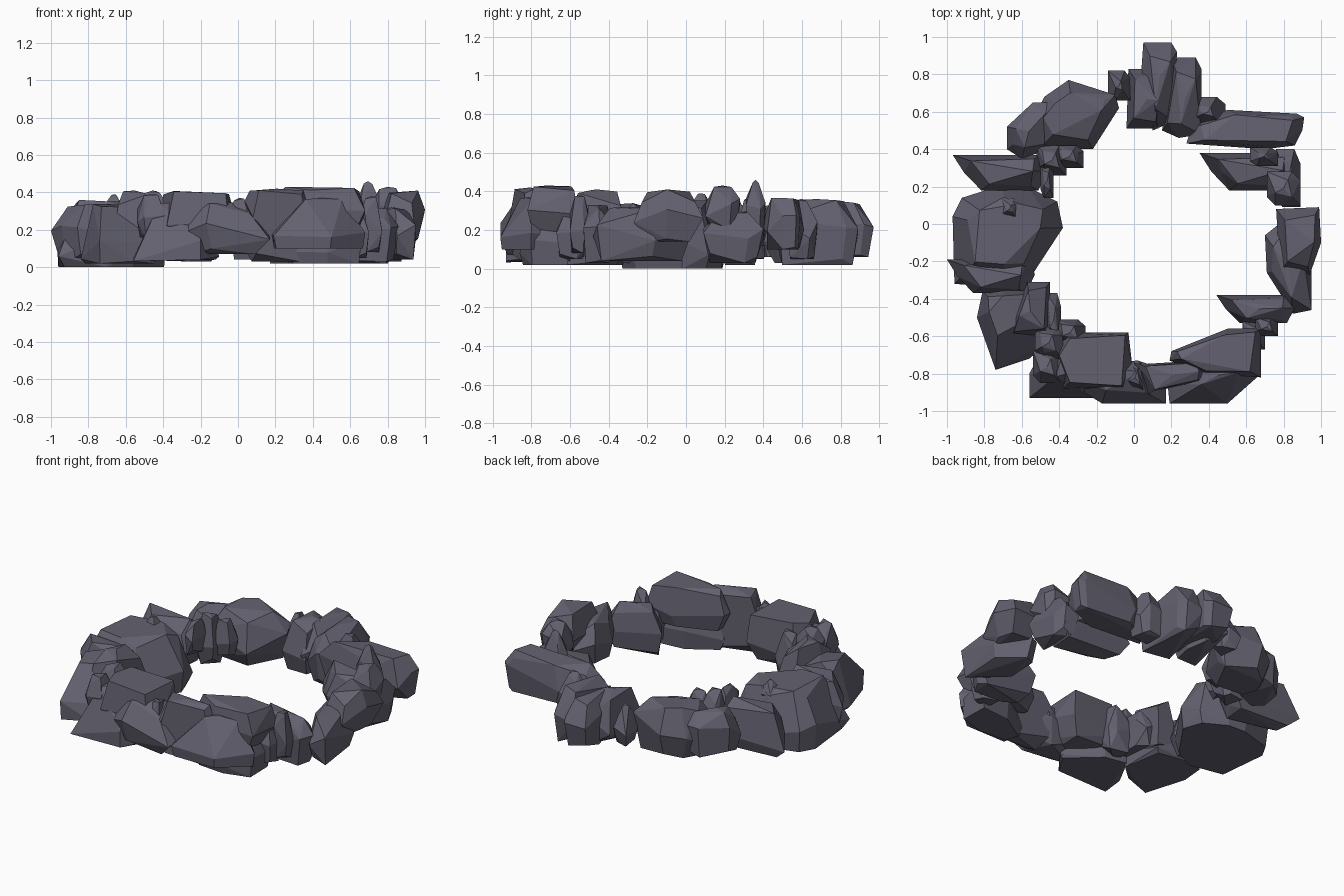
import bpy, bmesh, random
from mathutils import Vector

random.seed(11)
stone = bpy.data.materials.new("slate grey stone")
stone.diffuse_color = (0.125, 0.12, 0.16, 1)


def rock(name, outline, z0, z1, mid=0.5, base=0.75, top=0.6, drop=0.25, shift=(0, 0), lift=0.2):
    """Faceted boulder: hull of a chipped base, a jagged widest ring and a broken, sloping top."""
    bm = bmesh.new()
    h = z1 - z0
    c = sum((Vector((x, y)) for x, y in outline), Vector((0, 0))) / len(outline)
    s = Vector(shift)
    rings = []
    for i, p in enumerate(outline):
        d = Vector(p) - c
        k = random.uniform(-1, 1)
        low = i % 2
        b = c + d * (base + k * 0.06)
        rings.append((b.x, b.y, z0 if low else z0 + h * lift * random.uniform(0, 1)))
        rings.append((p[0], p[1], z0 + h * (mid + k * 0.2)))
        # every other corner of the top is broken lower and wider
        t = c + s + d * (top + (0.12 if low else 0))
        rings.append((t.x, t.y, z1 - h * drop * (random.uniform(0.6, 1.2) if low else random.uniform(0, 0.25))))
    rings.append((c.x + s.x, c.y + s.y, z1))
    res = bmesh.ops.convex_hull(bm, input=[bm.verts.new(v) for v in rings])
    junk = {v for v in res["geom_interior"] + res["geom_unused"]
            if isinstance(v, bmesh.types.BMVert)}
    bmesh.ops.delete(bm, geom=list(junk), context='VERTS')
    bmesh.ops.dissolve_limit(bm, angle_limit=0.2, verts=bm.verts[:], edges=bm.edges[:])
    bmesh.ops.recalc_face_normals(bm, faces=bm.faces[:])
    me = bpy.data.meshes.new(name)
    bm.to_mesh(me)
    bm.free()
    me.materials.append(stone)
    bpy.context.collection.objects.link(bpy.data.objects.new(name, me))


def pebble(name, x0, x1, y0, y1, z0, z1, top=0.5):
    """Small stone filling a box with clipped corners."""
    a, b = (x1 - x0) * 0.25, (y1 - y0) * 0.25
    rock(name, [(x0, y0 + b), (x0 + a, y0), (x1, y0), (x1, y1 - b), (x1 - a, y1), (x0, y1)],
         z0, z1, top=top)


# back cluster
rock("back_tall_stone", [(.05, .97), (.20, .97), (.23, .92), (.21, .55), (.10, .50), (.04, .83)],
     .06, .35, .55, .85, .6)
rock("back_left_block", [(-.03, .83), (.13, .83), (.16, .66), (.13, .51), (-.04, .51)], .04, .36, .5, .85, .65)
rock("back_right_block", [(.20, .89), (.33, .89), (.36, .83), (.36, .48), (.24, .46), (.15, .5)],
     .02, .36, .5, .85, .65)
pebble("back_pebble", -.14, -.02, .66, .82, .08, .32, .3)
pebble("back_pebble", .30, .49, .52, .68, .05, .36, .3)

# back right slabs
rock("back_right_slab", [(.28, .43), (.31, .53), (.50, .61), (.87, .59), (.91, .57), (.90, .50), (.86, .42), (.70, .40)],
     .10, .37, .5, .85, .75)

# four pointed wedges with the tip at mid height
for nm, x, y, w, d, z0, z1 in [("back_right_wedge", .35, .38, .53, .20, .02, .30),
                               ("right_front_wedge", .44, -.38, .42, .15, .03, .33),
                               ("left_wedge", -1.0, -.19, .47, .18, .03, .34),
                               ("back_left_wedge", -.97, .37, .51, .19, .03, .33)]:
    rock(nm, [(x, y), (x + w * .95, y), (x + w, y - d * .45), (x + w * .9, y - d),
              (x + w * .3, y - d), (x + w * .12, y - d * .5)], z0, z1, .45, .8, .65)

# right side
pebble("right_pebble", .71, .89, .10, .28, .20, .43)
pebble("right_pebble", .76, .89, .09, .40, .03, .30)
pebble("right_spike", .62, .77, .31, .41, .14, .46, .3)
rock("right_boulder", [(.76, .08), (.99, .09), (1.0, -.1), (.94, -.27), (.78, -.26)], .14, .41, .45, .6, .65)
rock("right_low_boulder", [(.70, -.06), (.80, .02), (.95, -.16), (.95, -.46), (.85, -.48), (.71, -.26)],
     .04, .32, .5, .85, .65)
pebble("right_front_pebble", .65, .77, -.60, -.50, .08, .38)
pebble("right_front_pebble", .58, .70, -.67, -.52, .05, .28)

# front right
rock("front_right_boulder", [(.50, -.56), (.68, -.56), (.68, -.82), (.38, -.80), (.19, -.73), (.20, -.68)],
     .17, .43, .45, .8, .75, .1)
rock("front_right_foot", [(.24, -.74), (.45, -.62), (.66, -.60), (.66, -.80), (.48, -.86), (.27, -.84)],
     .02, .27, .4, .9, .7, lift=0)
rock("front_right_base", [(.19, -.96), (.50, -.96), (.68, -.80), (.60, -.70), (.30, -.75), (.18, -.86)],
     .10, .37, .2, .92, .4, shift=(.04, .03), lift=0)
rock("front_middle_slab", [(.0, -.74), (.35, -.73), (.41, -.78), (.37, -.84), (.07, -.92), (.04, -.82)],
     .03, .42, .5, .8, .7, .12)
pebble("front_pebble", -.05, .06, -.90, -.74, .08, .37)

# front left
rock("front_boulder", [(-.38, -.58), (-.03, -.58), (-.01, -.75), (-.05, -.88), (-.38, -.88), (-.42, -.70)],
     .10, .41, .45, .75, .78, .06)
rock("front_base", [(-.17, -.96), (.17, -.96), (.17, -.78), (.02, -.73), (-.25, -.75), (-.30, -.88)],
     .07, .35, .4, .7, .55, shift=(-.03, .02))
rock("front_left_base", [(-.56, -.93), (-.20, -.93), (-.10, -.8), (-.30, -.62), (-.45, -.60), (-.56, -.80)],
     .04, .35, .15, .95, .45, shift=(.03, .03), lift=0)
pebble("front_left_pebble", -.42, -.26, -.65, -.51, .06, .37)
pebble("front_left_pebble", -.54, -.39, -.85, -.68, .16, .39)
pebble("front_left_pebble", -.53, -.38, -.72, -.55, .20, .41)
pebble("front_left_pebble", -.47, -.39, -.66, -.37, .08, .33)
rock("left_front_slab", [(-.84, -.50), (-.81, -.36), (-.68, -.31), (-.47, -.34), (-.44, -.62), (-.56, -.72),
                         (-.74, -.78)], .02, .34, .2, .92, .45, shift=(-.04, .04), lift=0)
rock("left_front_block", [(-.57, -.31), (-.45, -.31), (-.45, -.60), (-.66, -.60), (-.64, -.50)],
     .06, .41, .5, .85, .7)

# big left boulder
rock("left_boulder", [(-.96, -.32), (-.97, .04), (-.92, .14), (-.70, .21), (-.57, .20), (-.41, .12),
                      (-.38, -.02), (-.55, -.28), (-.70, -.34)], .0, .36, .3, .92, .6, .12, lift=0)
pebble("left_pebble", -.71, -.62, .02, .14, .26, .39, .3)

# back left
rock("back_left_boulder", [(-.35, .77), (-.10, .69), (-.08, .62), (-.22, .40), (-.50, .41), (-.54, .56), (-.48, .68)],
     .03, .36, .5, .75, .62, .15)
rock("back_left_block", [(-.68, .52), (-.54, .65), (-.42, .65), (-.45, .40), (-.60, .35), (-.68, .40)],
     .06, .34, .5, .85, .6)
pebble("back_left_pebble", -.42, -.27, .30, .42, .12, .35)
pebble("back_left_pebble", -.52, -.36, .26, .42, .05, .37)
pebble("back_left_pebble", -.50, -.43, .14, .32, .15, .36)
